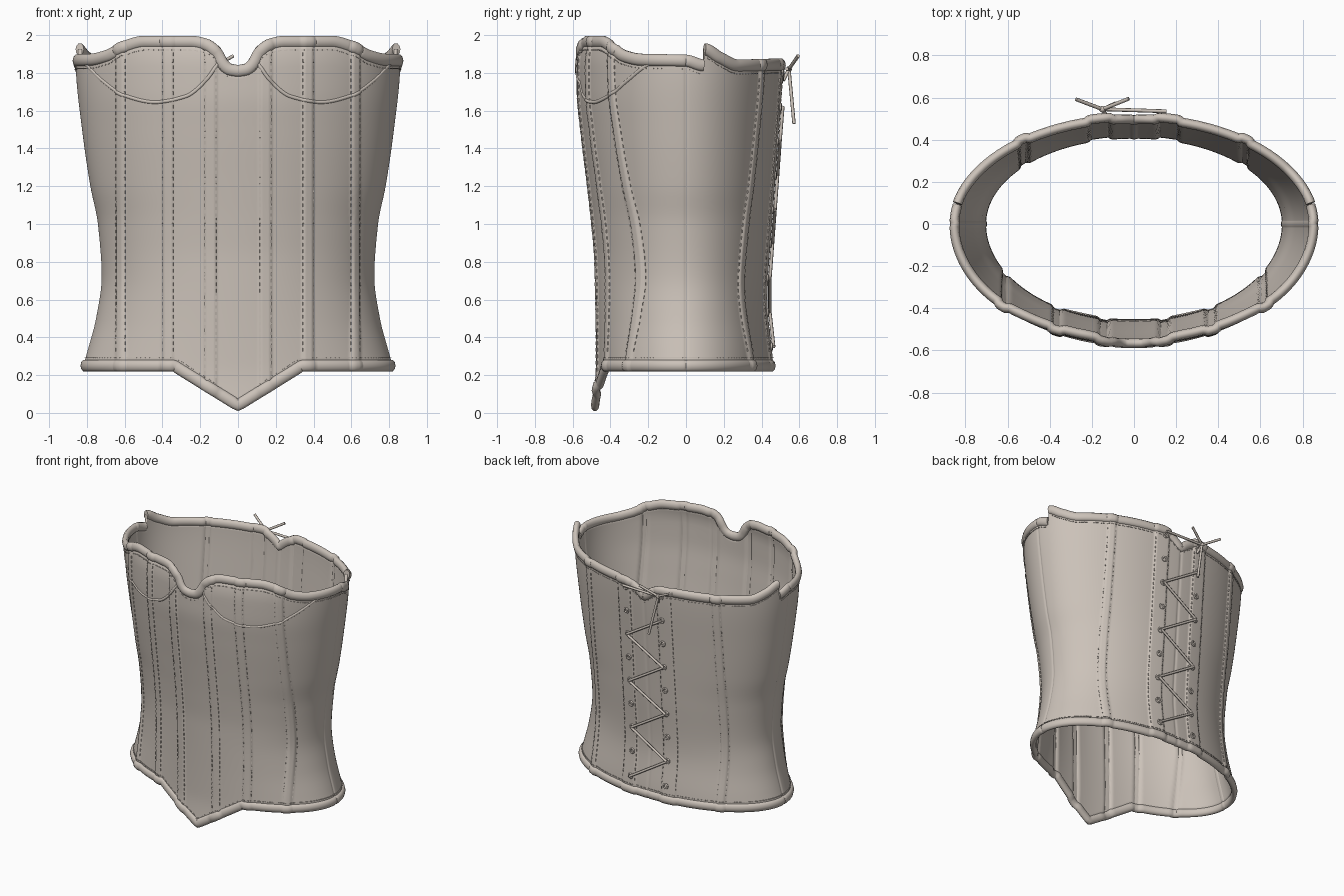
import bpy, bmesh
from math import sin, cos, acos, asin, radians, degrees, pi, exp
from mathutils import Vector, Matrix

cube = bpy.data.objects.get("Cube")
if cube:
    bpy.data.objects.remove(cube)

fabric = bpy.data.materials.new("warm_beige_fabric")
fabric.use_nodes = True
BEIGE = (0.6, 0.54, 0.485, 1)
fabric.diffuse_color = BEIGE
bsdf = fabric.node_tree.nodes["Principled BSDF"]
bsdf.inputs["Base Color"].default_value = BEIGE
bsdf.inputs["Roughness"].default_value = 0.8


def smooth_curve(points):
    """Monotone cubic through (position, value) points."""
    xs, ys = zip(*points)
    d = [(ys[i + 1] - ys[i]) / (xs[i + 1] - xs[i]) for i in range(len(xs) - 1)]
    m = [d[0]] + [2 * p * q / (p + q) if p * q > 0 else 0 for p, q in zip(d, d[1:])] + [d[-1]]

    def f(x):
        x = min(max(x, xs[0]), xs[-1])
        i = max(k for k in range(len(d)) if xs[k] <= x)
        h = xs[i + 1] - xs[i]
        t = (x - xs[i]) / h
        return (ys[i] + h * m[i] * t + (3 * d[i] - 2 * m[i] - m[i + 1]) * h * t * t
                + (m[i] + m[i + 1] - 2 * d[i]) * h * t ** 3)
    return f


# Body profiles by height: half width, front depth, back depth
half_width = smooth_curve([(0, .825), (.22, .825), (.3, .805), (.5, .752), (.72, .722),
                           (1, .742), (1.2, .782), (1.5, .826), (1.8, .858), (2, .865)])
front_depth = smooth_curve([(0, .493), (.25, .472), (.8, .482), (1, .498), (1.2, .52),
                            (1.5, .556), (1.7, .574), (1.85, .574), (2, .545)])
back_depth = smooth_curve([(0, .46), (.25, .455), (.6, .425), (1, .45), (1.4, .478), (1.85, .508), (2, .51)])

# Neckline height by angle from the front centre, with the step behind the arm
STEP = 101
neckline = smooth_curve([(0, 1.81), (3, 1.818), (5, 1.84), (8, 1.915), (11.4, 1.95), (17, 1.965),
                         (35, 1.965), (44, 1.94), (54, 1.89), (65, 1.87), (90, 1.865), (STEP - .3, 1.84),
                         (STEP + .3, 1.925), (111, 1.88), (123, 1.84), (170, 1.845), (175, 1.815), (180, 1.76)])


def top(u):
    return neckline(degrees(acos(max(-1, min(1, cos(u))))))


def bottom(u):
    x = abs(.825 * sin(u))
    return .04 + .21 * min(1, x / .34) if cos(u) > 0 else .25


# Boning channels: distance from the centre, half width
FRONT_BONES = [(.145, .03), (.37, .028), (.622, .026)]
BACK_BONES = [(.165, .055), (.53, .026)]


def surface(u, z, lift=0.0):
    """Point and outward normal of the garment at an angle and height."""
    a = half_width(z)
    b = front_depth(z) if cos(u) > 0 else back_depth(z)
    n = Vector((b * sin(u), -a * cos(u), 0)).normalized()
    p = Vector((a * sin(u), -b * cos(u), z))
    bump = -.005 * exp(-(p.y / .008) ** 2)
    if cos(u) < 0:
        bump -= .005 * exp(-(p.x / .008) ** 2)
    for x, w in (FRONT_BONES if cos(u) > 0 else BACK_BONES):
        t = min(1, max(0, (w + .009 - abs(abs(p.x) - x) / max(abs(n.y), .3)) / .018))
        bump += .011 * t * t * (3 - 2 * t)
    return p + n * (bump + lift), n


def finish(name, bm, angle=50):
    mesh = bpy.data.meshes.new(name)
    bm.to_mesh(mesh)
    bm.free()
    mesh.materials.append(fabric)
    ob = bpy.data.objects.new(name, mesh)
    bpy.context.collection.objects.link(ob)
    bpy.ops.object.select_all(action='DESELECT')
    bpy.context.view_layer.objects.active = ob
    ob.select_set(True)
    bpy.ops.object.shade_smooth_by_angle(angle=radians(angle))
    return ob


def sweep(bm, path, half_tall, half_thick, closed=False, sides=10):
    """Oval tube along (point, normal) pairs."""
    rings, count = [], len(path)
    for i, (p, n) in enumerate(path):
        nxt = path[(i + 1) % count if closed else min(i + 1, count - 1)][0]
        prv = path[i - 1 if closed else max(i - 1, 0)][0]
        t = (nxt - prv).normalized()
        b = t.cross(n).normalized()
        n = b.cross(t)
        rings.append([bm.verts.new(p + n * half_thick * cos(2 * pi * k / sides)
                                   + b * half_tall * sin(2 * pi * k / sides)) for k in range(sides)])
    for i in range(count if closed else count - 1):
        r, s = rings[i], rings[(i + 1) % count]
        for k in range(sides):
            j = (k + 1) % sides
            bm.faces.new((r[k], r[j], s[j], s[k]))
    if not closed:
        bm.faces.new(rings[0])
        bm.faces.new(rings[-1])
    bmesh.ops.recalc_face_normals(bm, faces=bm.faces)


def span(start, end, count):
    return [start + (end - start) * i / count for i in range(count + 1)]


# Fabric shell
COLS, ROWS = 640, 40
bm = bmesh.new()
grid = []
for c in range(COLS):
    u = 2 * pi * c / COLS
    grid.append([bm.verts.new(surface(u, z)[0]) for z in span(bottom(u), top(u), ROWS)])
for c in range(COLS):
    g, h = grid[c], grid[(c + 1) % COLS]
    for r in range(ROWS):
        bm.faces.new((g[r], h[r], h[r + 1], g[r + 1]))
shell = finish("corset_shell", bm, 60)
solid = shell.modifiers.new("fabric_thickness", 'SOLIDIFY')
solid.thickness = .02
solid.offset = -1

# Rolled bindings along the neckline and hem
for name, start, end in (("front_neck_binding", -STEP, STEP), ("back_neck_binding", STEP, 360 - STEP)):
    bm = bmesh.new()
    inset = .4 if start > 0 else -.4
    angles = [radians(d) for d in span(start + abs(inset), end - abs(inset), 260)]
    sweep(bm, [surface(u, top(u), -.008) for u in angles], .033, .023)
    finish(name, bm)
bm = bmesh.new()
sweep(bm, [surface(u, bottom(u), -.008) for u in span(0, 2 * pi, 360)[:-1]], .032, .022, True)
finish("hem_binding", bm)

# Curved seams under the bust
cup = smooth_curve([(.1, 1.86), (.17, 1.76), (.28, 1.675), (.44, 1.645), (.6, 1.68), (.72, 1.76), (.81, 1.85)])


def angle_at(x, z, back=False):
    u = asin(max(-1, min(1, x / half_width(z))))
    return pi - u if back else u


for side, label in ((1, "left"), (-1, "right")):
    bm = bmesh.new()
    sweep(bm, [surface(angle_at(side * x, cup(x)), cup(x)) for x in span(.1, .81, 60)], .009, .006, sides=8)
    finish(label + "_cup_seam", bm)


# Stitching beside every channel and binding
def stitch(bm, u, z, u2, z2):
    p, n = surface(u, z, .001)
    q = surface(u2, z2, .001)[0]
    t = (q - p).normalized()
    b = t.cross(n).normalized()
    m = Matrix((t, b, b.cross(t))).transposed().to_4x4()
    m.translation = p
    bmesh.ops.create_cube(bm, size=1, matrix=m @ Matrix.Diagonal((.018, .005, .006, 1)))


bm = bmesh.new()
for bones, back in ((FRONT_BONES, False), (BACK_BONES, True)):
    for x, w in bones:
        for edge in (x - w * .95, x + w * .95):
            for s in (-1, 1):
                for z in span(.16, 1.9, 50):
                    u = angle_at(s * edge, z, back)
                    if bottom(u) + .05 < z < top(u) - .05:
                        stitch(bm, u, z, angle_at(s * edge, z + .01, back), z + .01)
finish("channel_stitching", bm)

bm = bmesh.new()
for u in span(0, 2 * pi, 170)[:-1]:
    v = u + .006
    stitch(bm, u, bottom(u) + .042, v, bottom(v) + .042)
    if abs(degrees(acos(cos(u))) - STEP) > 2:
        stitch(bm, u, top(u) - .045, v, top(v) - .045)
finish("binding_stitching", bm)

# Eyelets in two columns down the back
LEVELS = span(.35, 1.80, 8)
EYE_X = .145


def eyelet_point(side, level, lift):
    z = LEVELS[level]
    return surface(angle_at(side * EYE_X, z, True), z, lift)


bm = bmesh.new()
for level in range(len(LEVELS)):
    for side in (-1, 1):
        p, n = eyelet_point(side, level, .003)
        across = n.cross(Vector((0, 0, 1)))
        radial = [across * cos(a) + Vector((0, 0, sin(a))) for a in span(0, 2 * pi, 16)[:-1]]
        sweep(bm, [(p + r * .016, r) for r in radial], .006, .006, True, 8)
finish("eyelets", bm)

# Zigzag lace, with a straight run across the top
bm = bmesh.new()
out = Vector((0, 1, 0))


def cord(points, radius=.009):
    sweep(bm, [(Vector(p), out) for p in points], radius, radius, sides=8)


for level in range(7):
    side = 1 if level % 2 == 0 else -1
    cord([eyelet_point(side, level, .014)[0], eyelet_point(-side, level + 1, .014)[0]])
knot = Vector((-.15, .545, 1.82))
cord([(.155, .535, 1.82), knot])
finish("back_lacing", bm)

# Knot with loose ends
bm = bmesh.new()
for tip in ((-.275, .592, 1.89), (-.025, .595, 1.89), (-.09, .572, 1.53), (-.13, .515, 1.76)):
    cord([knot, tip])
bmesh.ops.create_icosphere(bm, subdivisions=2, radius=.016, matrix=Matrix.Translation(knot))
finish("lace_knot", bm)
